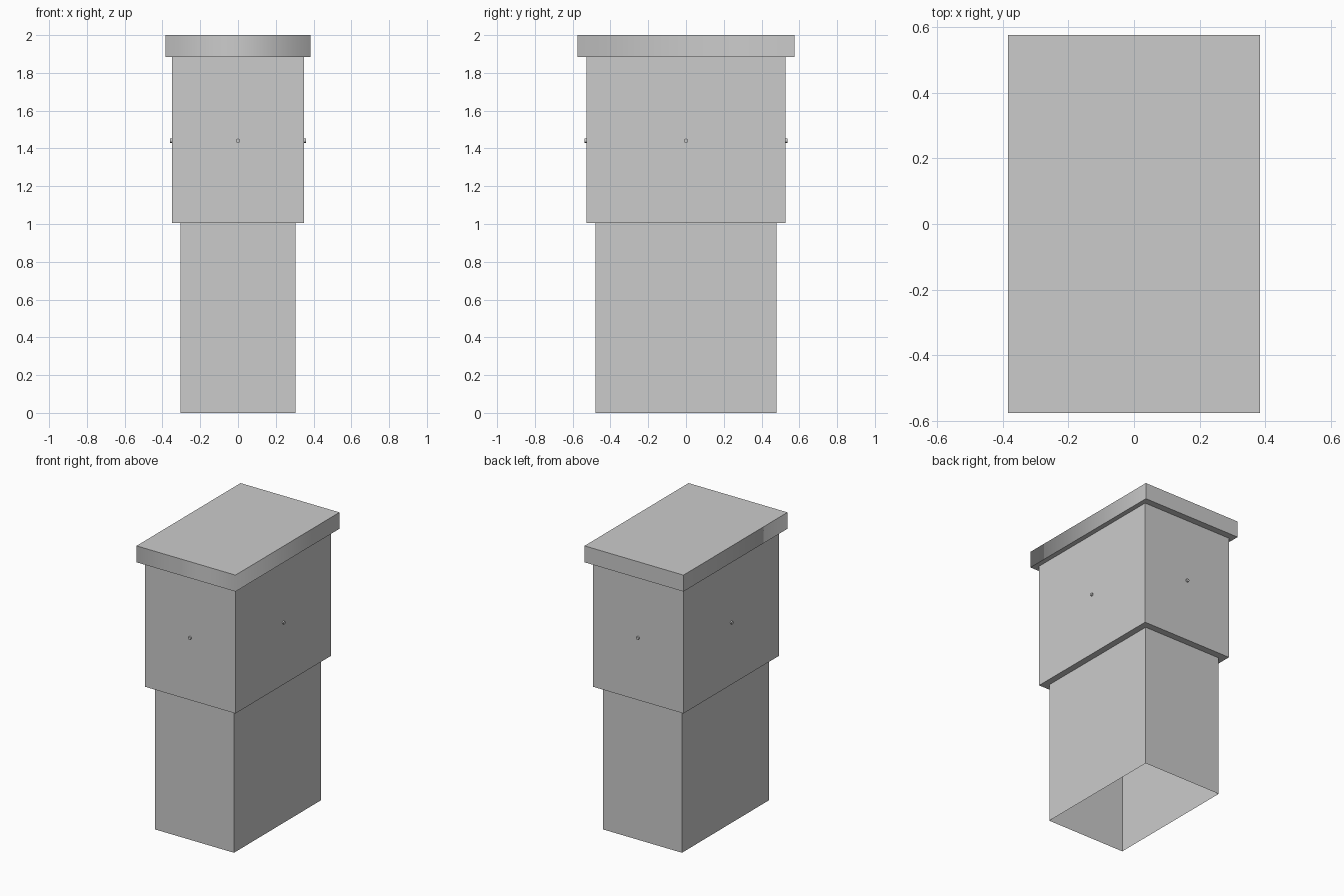
import bpy
import bmesh
from math import radians
from mathutils import Matrix, Vector

cube = bpy.data.objects.get("Cube")
if cube:
    bpy.data.objects.remove(cube)

grey = bpy.data.materials.new("plain_grey")
grey.use_nodes = True
colour = (0.6, 0.6, 0.6, 1)
grey.diffuse_color = colour
grey.node_tree.nodes["Principled BSDF"].inputs["Base Color"].default_value = colour


def finish(name, bm):
    mesh = bpy.data.meshes.new(name)
    bm.to_mesh(mesh)
    bm.free()
    mesh.materials.append(grey)
    obj = bpy.data.objects.new(name, mesh)
    bpy.context.collection.objects.link(obj)
    return obj


def ring(bm, size, z):
    x, y = size
    return [bm.verts.new((sx * x, sy * y, z))
            for sx, sy in ((-1, -1), (1, -1), (1, 1), (-1, 1))]


def shell(name, rings, cap=False):
    """Stack rectangular rings into a thin shell, optionally closed on top."""
    bm = bmesh.new()
    loops = [ring(bm, size, z) for size, z in rings]
    for low, high in zip(loops, loops[1:]):
        for i in range(4):
            j = (i + 1) % 4
            bm.faces.new((low[i], low[j], high[j], high[i]))
    if cap:
        bm.faces.new(loops[-1])
    return bm


lower, upper, lid = (0.305, 0.48), (0.35, 0.528), (0.383, 0.575)
step, lid_base, top = 1.005, 1.885, 2.0

# Open lower sleeve
finish("lower_sleeve", shell("lower_sleeve", [(lower, 0), (lower, step)]))

# Wider upper body with an underside ledge
finish("upper_body", shell("upper_body", [(lower, step), (upper, step), (upper, lid_base)]))

# Overhanging lid, its two front corners softly shaded
bm = shell("lid", [(upper, lid_base), (lid, lid_base), (lid, top)], cap=True)
for face in bm.faces:
    face.smooth = True
for edge in bm.edges:
    a, b = (v.co for v in edge.verts)
    vertical = abs(a.z - b.z) > 0.01
    edge.smooth = vertical and a.y < 0
finish("lid", bm)

# One small round peg in the middle of each side of the upper body
radius, length, height = 0.011, 0.02, 1.441
pegs = {"front": (0, -1), "right": (1, 0), "back": (0, 1), "left": (-1, 0)}
for side, (dx, dy) in pegs.items():
    direction = Vector((dx, dy, 0))
    spot = Vector((dx * upper[0], dy * upper[1], height))
    turn = direction.to_track_quat("Z", "Y").to_matrix().to_4x4()
    bm = bmesh.new()
    bmesh.ops.create_cone(bm, cap_ends=True, segments=16, radius1=radius,
                          radius2=radius, depth=length,
                          matrix=Matrix.Translation(spot) @ turn)
    peg = finish(side + "_peg", bm)
    bpy.ops.object.select_all(action="DESELECT")
    peg.select_set(True)
    bpy.context.view_layer.objects.active = peg
    bpy.ops.object.shade_smooth_by_angle(angle=radians(40))
